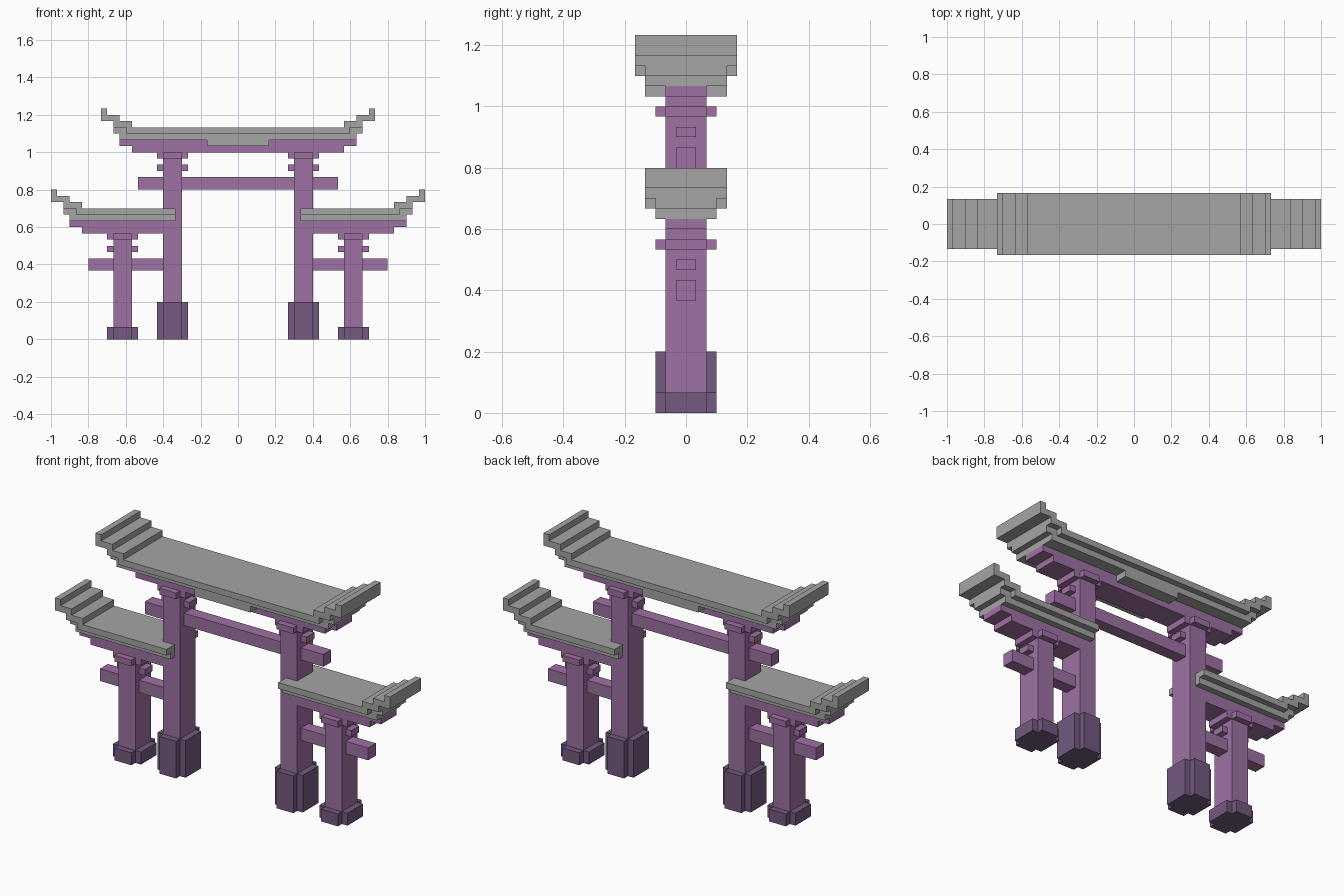
import bpy, bmesh

U = 1 / 30  # one block of the grid

if "Cube" in bpy.data.objects:
    bpy.data.objects.remove(bpy.data.objects["Cube"], do_unlink=True)


def material(name, rgb):
    m = bpy.data.materials.new(name)
    m.use_nodes = True
    m.diffuse_color = (*rgb, 1)
    m.node_tree.nodes["Principled BSDF"].inputs["Base Color"].default_value = (*rgb, 1)
    return m


PURPLE = material("purple wood", (0.342, 0.168, 0.366))
PLUM = material("dark plum base", (0.174, 0.102, 0.216))
GREY = material("grey roof", (0.376, 0.376, 0.376))


def prism(name, outline, start, end, mat, axis="z"):
    """Extrude a flat outline along z, or an x-z outline along y."""
    bm = bmesh.new()

    def point(a, b, c):
        return (a * U, b * U, c * U) if axis == "z" else (a * U, c * U, b * U)

    low = [bm.verts.new(point(a, b, start)) for a, b in outline]
    high = [bm.verts.new(point(a, b, end)) for a, b in outline]
    bm.faces.new(low)
    bm.faces.new(high)
    n = len(outline)
    for i in range(n):
        j = (i + 1) % n
        bm.faces.new((low[i], low[j], high[j], high[i]))
    bmesh.ops.recalc_face_normals(bm, faces=bm.faces)
    mesh = bpy.data.meshes.new(name)
    bm.to_mesh(mesh)
    bm.free()
    mesh.materials.append(mat)
    obj = bpy.data.objects.new(name, mesh)
    bpy.context.collection.objects.link(obj)


def box(name, x0, x1, y0, y1, z0, z1, mat):
    prism(name, [(x0, y0), (x1, y0), (x1, y1), (x0, y1)], z0, z1, mat)


def notched(name, cx, z0, z1, mat):
    """Block with its four corners cut away."""
    quarter = [(2.5, 2), (1.5, 2), (1.5, 3)]
    flip = [(-x, y) for x, y in reversed(quarter)]
    half = quarter + flip
    outline = half + [(-x, -y) for x, y in half]
    prism(name, [(cx + x, y) for x, y in outline], z0, z1, mat)


def tile_outline(e, z):
    """Stepped roof end: lower edge going out, upper edge coming back."""
    lower = [(e - 4, z), (e - 4, z + 1), (e - 2, z + 1), (e - 2, z + 2), (e, z + 2)]
    upper = [(e, z + 4), (e - 1, z + 4), (e - 1, z + 3), (e - 3, z + 3),
             (e - 3, z + 2), (e - 5, z + 2), (e - 5, z + 1)]
    return lower + upper


def under_outline(e, z):
    return [(e - 3, z - 1), (e - 3, z), (e - 2, z), (e - 2, z + 1),
            (e - 4, z + 1), (e - 4, z)]


def mirrored(points):
    return points + [(-x, z) for x, z in reversed(points)]


# Pillars with base, side pegs and capital
def pillar(label, cx, base_top, top):
    notched(label + "_base", cx, 0, base_top, PLUM)
    box(label + "_pillar", cx - 1.5, cx + 1.5, -2, 2, base_top, top, PURPLE)
    box(label + "_pegs", cx - 2.5, cx + 2.5, -1, 1, top - 3, top - 2, PURPLE)
    notched(label + "_capital", cx, top - 1, top, PURPLE)


for side, word in ((1, "left"), (-1, "right")):
    pillar(word + "_main", side * 10.5, 6, 30)
    pillar(word + "_outer", side * 18.5, 2, 17)

    # Low side beam and stepped lintel
    box(word + "_side_beam", side * 12, side * 24, -1, 1, 11, 13, PURPLE)
    box(word + "_side_lintel_lower", side * 12, side * 25, -2, 2, 17, 18, PURPLE)
    box(word + "_side_lintel_upper", side * 12, side * 27, -2, 2, 18, 19, PURPLE)

    # Side roof, its inner end wrapping the main pillar
    for name, outline, floor, depth in (
            ("_side_roof", tile_outline(30, 20), 20, 4),
            ("_side_roof_underlayer", under_outline(30, 20), 19, 3)):
        ring = [(10, floor)] + outline + [(10, floor + 1)]
        prism(word + name, [(side * x, z) for x, z in ring], -depth, depth, GREY, "y")

# Main beam and stepped lintel
box("main_beam", -16, 16, -1, 1, 24, 26, PURPLE)
box("main_lintel_lower", -17, 17, -2, 2, 30, 31, PURPLE)
box("main_lintel_upper", -19, 19, -2, 2, 31, 32, PURPLE)

# Main roof with a centre block on the front and back
prism("main_roof", mirrored(tile_outline(22, 33)), -5, 5, GREY, "y")
prism("main_roof_underlayer", mirrored(under_outline(22, 33)), -4, 4, GREY, "y")
box("front_centre_block", -5, 5, -4, -2, 31, 32, GREY)
box("back_centre_block", -5, 5, 2, 4, 31, 32, GREY)
